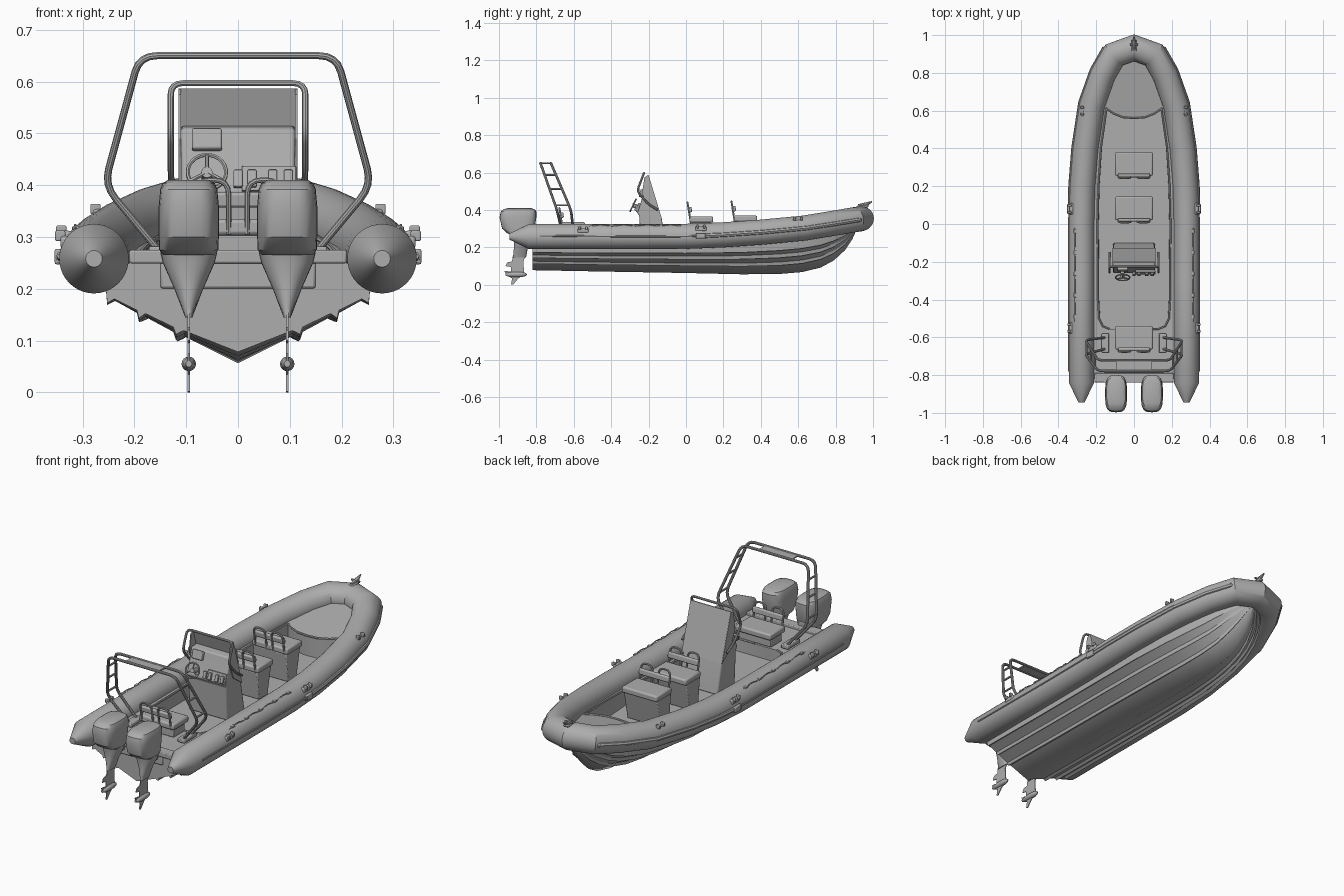
import bpy, bmesh, math
from mathutils import Vector, Matrix

if "Cube" in bpy.data.objects:
    bpy.data.objects.remove(bpy.data.objects["Cube"])

grey = bpy.data.materials.new("plain grey")
grey.use_nodes = True
GREY = (0.42, 0.42, 0.42, 1)
grey.diffuse_color = GREY
grey.node_tree.nodes["Principled BSDF"].inputs["Base Color"].default_value = GREY
made = []


def mesh(name, verts, faces, facing=None, mirror=False, bevel=0):
    bm = bmesh.new()
    vs = [bm.verts.new(v) for v in verts]
    for f in faces:
        bm.faces.new([vs[i] for i in f])
    bmesh.ops.recalc_face_normals(bm, faces=bm.faces)
    bm.faces.ensure_lookup_table()
    bm.normal_update()
    if facing and bm.faces[0].normal.dot(Vector(facing)) < 0:
        bmesh.ops.reverse_faces(bm, faces=bm.faces)
    me = bpy.data.meshes.new(name)
    bm.to_mesh(me)
    bm.free()
    me.materials.append(grey)
    ob = bpy.data.objects.new(name, me)
    bpy.context.collection.objects.link(ob)
    made.append(ob)
    if mirror:
        m = ob.modifiers.new("mirror", 'MIRROR')
        m.use_clip = True
    if bevel:
        b = ob.modifiers.new("bevel", 'BEVEL')
        b.width, b.segments = bevel, 2
    return ob


def loft(name, rings, caps=True, **kw):
    n = len(rings[0])
    faces = [(i * n + j, i * n + (j + 1) % n, (i + 1) * n + (j + 1) % n, (i + 1) * n + j)
             for i in range(len(rings) - 1) for j in range(n)]
    if caps:
        faces += [tuple(range(n)), tuple(range((len(rings) - 1) * n, len(rings) * n))]
    return mesh(name, [v for r in rings for v in r], faces, **kw)


def prism(name, profile, x0, x1, **kw):
    # extrude a (y, z) profile across x
    return loft(name, [[(x, y, z) for y, z in profile] for x in (x0, x1)], **kw)


def box(name, c, s, bevel=0.004, tilt=0, turn=0, mirror=False):
    R = Matrix.Rotation(turn, 3, 'Z') @ Matrix.Rotation(tilt, 3, 'X')
    q = [(-1, -1), (1, -1), (1, 1), (-1, 1)]
    rings = [[Vector(c) + R @ Vector((a * s[0] / 2, b * s[1] / 2, k * s[2] / 2)) for a, b in q]
             for k in (-1, 1)]
    return loft(name, rings, bevel=bevel, mirror=mirror)


def sweep(name, pts, radius, segs=8, **kw):
    # round section along a path, mitred at the bends
    P = [Vector(p) for p in pts]
    R = radius if isinstance(radius, list) else [radius] * len(P)
    rings, side = [], None
    for i, p in enumerate(P):
        a = (P[i] - P[max(i - 1, 0)]).normalized()
        b = (P[min(i + 1, len(P) - 1)] - P[i]).normalized()
        t = (a + b).normalized()
        if side is None:
            side = t.cross(Vector((0, 0, 1)) if abs(t.z) < 0.9 else Vector((0, 1, 0)))
        side = (side - t * side.dot(t)).normalized()
        up = t.cross(side)
        bend, cosh = (b - a), max(t.dot(b if i < len(P) - 1 else a), 0.5)
        ring = []
        for j in range(segs):
            w = 2 * math.pi * j / segs
            o = (side * math.cos(w) + up * math.sin(w)) * R[i]
            if 0 < i < len(P) - 1 and bend.length > 1e-4:
                d = bend.normalized()
                o += d * o.dot(d) * (1 / cosh - 1)
            ring.append(p + o)
        rings.append(ring)
    return loft(name, rings, **kw)


def rounded(pts, r=0.03):
    # replace corners by short arcs
    P, out = [Vector(p) for p in pts], [Vector(pts[0])]
    for a, p, b in zip(P, P[1:], P[2:]):
        k = min(r, (a - p).length * .45, (b - p).length * .45)
        s, e = p + (a - p).normalized() * k, p + (b - p).normalized() * k
        out += [s * (1 - t) ** 2 + p * 2 * t * (1 - t) + e * t * t for t in (0, .25, .5, .75, 1)]
    return out + [P[-1]]


def both(half):
    return list(half) + [(-x, y, z) for x, y, z in reversed(half) if abs(x) > 1e-6]


# Inflatable collar with cone ends
half = [(.278, -.84, .258), (.278, -.3, .258), (.278, 0, .259), (.273, .2, .267), (.257, .4, .281),
        (.222, .63, .303), (.165, .79, .329), (.105, .895, .347), (0, .933, .353)]
path = both([(.278, -.945, .258)] + half)
rad = [.067] * len(path)
rad[0] = rad[-1] = .016
sweep("inflatable_tube", path, rad, segs=40)


def tube_z(y):
    for a, b in zip(half, half[1:]):
        if y <= b[1]:
            t = max(0, (y - a[1]) / (b[1] - a[1]))
            return a[2] + (b[2] - a[2]) * t
    return half[-1][2]


# Rubbing strips around the outside
def outside(pts, d):
    out = []
    for i, p in enumerate(pts):
        t = Vector(pts[min(i + 1, len(pts) - 1)]) - Vector(pts[max(i - 1, 0)])
        n = Vector((t.y, -t.x, 0)).normalized()
        out.append((p[0] + n.x * d if p[0] else 0, p[1] + n.y * d, p[2]))
    return out


sweep("rubbing_strip", both(outside([(.278, -.78, .262)] + half[1:-1], .066) + [(0, 1.0 - .004, .353)]), .005)
sweep("bow_rubbing_band", both(outside([(.277, .05, .26)] + half[3:-1], .062) + [(0, .99, .353)]), .013)

# Stepped V hull: section in unit coordinates, placed at stations (y, keel, half width, top)
sect = [(0, 0), (.41, .24), (.47, .20), (.49, .28), (.70, .43), (.75, .38), (.765, .47),
        (.935, .595), (.99, .55), (1, .72), (1, 1)]
stations = [(-.82, .078, .255, .25), (-.4, .070, .255, .25), (0, .063, .255, .255), (.3, .056, .248, .268),
            (.5, .058, .225, .285), (.62, .068, .2, .297), (.72, .092, .168, .31), (.79, .13, .138, .32),
            (.85, .185, .1, .325), (.89, .245, .055, .33), (.91, .29, .012, .335)]
n = len(sect)
verts = [(u * w, y, k + v * (t - k)) for y, k, w, t in stations for u, v in sect]
faces = [(i * n + j, i * n + j + 1, (i + 1) * n + j + 1, (i + 1) * n + j)
         for i in range(len(stations) - 1) for j in range(n - 1)]
verts.append((0, -.82, .25))
faces.append(tuple(range(n)) + (len(verts) - 1,))
mesh("hull", verts, faces, facing=(0, 0, -1), mirror=True)

# Deck with sunken cockpit
outer = [(0, -.82), (.13, -.82), (.22, -.82), (.23, -.7), (.23, -.4), (.235, 0), (.23, .2), (.21, .4),
         (.18, .6), (.135, .76), (.08, .86), (0, .9)]
rim = [(0, -.555), (.13, -.555), (.165, -.54), (.185, -.5), (.19, -.4), (.193, 0), (.188, .2), (.175, .4),
       (.145, .61), (.11, .585), (.06, .565), (0, .56)]
n = len(rim)
verts = [(x, y, tube_z(y) + .002) for x, y in outer] + [(x, y, tube_z(y)) for x, y in rim] + \
        [(x * .97, y, .195) for x, y in rim]
faces = [(k + j, k + j + 1, k + n + j + 1, k + n + j) for k in (0, n) for j in range(n - 1)]
faces.append(tuple(range(2 * n, 3 * n)))
mesh("deck_and_cockpit", verts, faces, facing=(0, 0, 1), mirror=True)
sweep("cockpit_rim", both([(x, y, tube_z(y) + .002) for x, y in rim]), .005, segs=6)

# Transom
box("transom_cap", (0, -.815, .262), (.42, .05, .026))
box("transom_well", (0, -.822, .228), (.3, .012, .055), bevel=.005)

# Steering console with windscreen
prism("console", [(-.1, .195), (-.24, .195), (-.25, .37), (-.262, .385), (-.245, .43), (-.222, .51),
                  (-.18, .515), (-.13, .35)], -.11, .11, bevel=.006)
prism("windscreen", [(-.128, .35), (-.2, .587), (-.205, .587), (-.136, .35)], -.113, .113)
for s in (-1, 1):
    prism("windscreen_wing", [(-.13, .35), (-.2, .587), (-.222, .575), (-.235, .49), (-.2, .40)],
          s * .110, s * .115)
sweep("console_rail", rounded(both([(.128, -.15, .40), (.13, -.2, .43), (.13, -.262, .5),
                                    (.13, -.225, .597)]), .025), .006)
box("display", (-.06, -.238, .488), (.058, .02, .042), tilt=-.28)
box("switch_panel", (.06, -.256, .412), (.105, .012, .05), tilt=-.3, bevel=.002)
for x in (0, .027, .067, .097):
    box("switch", (x, -.265, .412), (.017, .014, .034), tilt=-.3, bevel=.002)
hub = Vector((-.06, -.283, .425))
tilt = Matrix.Rotation(-.45, 3, 'X')
wheel = [hub + tilt @ Vector((.037 * math.cos(a), 0, .037 * math.sin(a)))
         for a in [2 * math.pi * i / 28 for i in range(29)]]
sweep("steering_wheel", wheel, .004, segs=6)
for a in (math.pi / 2, math.pi * 7 / 6, math.pi * 11 / 6):
    sweep("wheel_spoke", [hub, hub + tilt @ Vector((.036 * math.cos(a), 0, .036 * math.sin(a)))], .004, segs=6)
sweep("wheel_column", [hub + Vector((0, -.004, 0)), (-.06, -.24, .412)], .011, segs=12)


# Bench seats with hooped backrests, facing the bow
def bench(y, floor, top):
    if floor < .25:
        prism("seat_base", [(y + .015, floor), (y + .085, floor), (y + .115, top - .03), (y, top - .03)],
              -.095, .095, bevel=.004)
    else:
        box("seat_base", (0, y + .06, (floor + top) / 2 - .015), (.18, .09, top - floor - .03))
    box("seat_cushion", (0, y + .063, top - .016), (.2, .125, .032), bevel=.008)
    for s in (-1, 1):
        c = s * .05
        sweep("seat_hoop", rounded([(c - .032, y + .005, top - .03), (c - .032, y - .012, top + .075),
                                    (c + .032, y - .012, top + .075), (c + .032, y + .005, top - .03)], .03), .005)
    box("backrest_pad", (0, y + .002, top + .037), (.17, .018, .03), tilt=.1, bevel=.006)


bench(.02, .195, .365)
bench(.255, .195, .37)
bench(-.665, .26, .335)

# Rear arch: two hoops, rungs and a top plate
legs = [[(.15, -.60, .27), (.258, -.615, .4), (.19, -.722, .65)],
        [(.15, -.66, .27), (.258, -.69, .4), (.19, -.778, .65)]]
for leg in legs:
    sweep("arch_hoop", rounded(both(leg), .035), .007, segs=10)
for t in (.1, .45, .75):
    a, b = [Vector(l[1]).lerp(Vector(l[2]), t) for l in legs]
    sweep("arch_rung", [a, b], .005, mirror=True)
box("arch_top_plate", (0, -.75, .65), (.19, .056, .006), bevel=.001)
for x in (-.19, .19):
    box("arch_foot", (x * .8, -.63, .272), (.04, .1, .02))


# Twin outboard motors
def oval_loft(name, cx, rows, p=.6, segs=28):
    rings = []
    for z, y0, y1, w in rows:
        ring = []
        for i in range(segs):
            a = 2 * math.pi * i / segs
            c, s = math.cos(a), math.sin(a)
            ring.append((cx + w * math.copysign(abs(c) ** p, c),
                         (y0 + y1) / 2 + (y1 - y0) / 2 * math.copysign(abs(s) ** p, s), z))
        rings.append(ring)
    return loft(name, rings)


for cx in (-.095, .095):
    oval_loft("motor_cowl", cx, [(.265, -.93, -.83, .05), (.275, -.955, -.82, .057), (.30, -.983, -.81, .058),
                                 (.36, -.997, -.80, .058), (.392, -.99, -.80, .055), (.404, -.975, -.81, .05),
                                 (.41, -.95, -.83, .04)])
    oval_loft("motor_leg", cx, [(.27, -.925, -.825, .055), (.25, -.92, -.83, .05), (.2, -.92, -.845, .028),
                                (.145, -.925, -.855, .007)], p=.9)
    prism("motor_lower_blade", [(-.925, .16), (-.855, .16), (-.87, .125), (-.865, .06), (-.9, .03), (-.925, 0),
                                (-.935, .002), (-.93, .035), (-.96, .05), (-.972, .075), (-.935, .07),
                                (-.935, .095), (-.965, .1), (-.955, .12), (-.93, .125)], cx - .002, cx + .002)
    sweep("gearcase", [(cx, y, .055) for y in (-.965, -.95, -.92, -.88, -.86, -.85)],
          [.006, .011, .014, .014, .009, .002], segs=16)
    box("motor_bracket", (cx, -.835, .26), (.06, .05, .07))

# Handles, valves and grab ropes on the collar
for x, y, z, turn in ((.345, -.55, .29, 0), (.343, .08, .3, 0), (.277, .6, .342, .22)):
    box("tube_handle", (x - .012, y, z), (.02, .06, .024), turn=turn, mirror=True, bevel=.006)
    for d in (-.018, .018):
        box("handle_lug", (x - .002, y + d, z + .012), (.02, .012, .02), mirror=True, bevel=.003)
box("side_fitting", (.347, .08, .262), (.014, .05, .03), mirror=True)
rope = []
for i in range(25):
    y = -.52 + .5 * i / 24
    rope.append((.314, y, .318 - .004 * math.cos(i * math.pi / 3)))
sweep("grab_rope", rope, .003, segs=6, mirror=True)
for i in range(5):
    box("rope_loop", (.313, -.49 + i * .113, .317), (.014, .022, .008), bevel=.002, mirror=True)

# Bow fitting
box("bow_plate", (0, .945, .419), (.026, .06, .012), tilt=.05)
sweep("bow_cleat", [(0, .92, .425), (0, .96, .428), (0, .995, .445)], [.006, .012, .003])
sweep("cleat_bar", [(-.022, .95, .432), (.022, .95, .432)], .005)

# Smooth shading with sharp edges kept
bpy.ops.object.select_all(action='DESELECT')
for ob in made:
    ob.select_set(True)
bpy.context.view_layer.objects.active = made[0]
bpy.ops.object.shade_smooth_by_angle(angle=math.radians(28))
